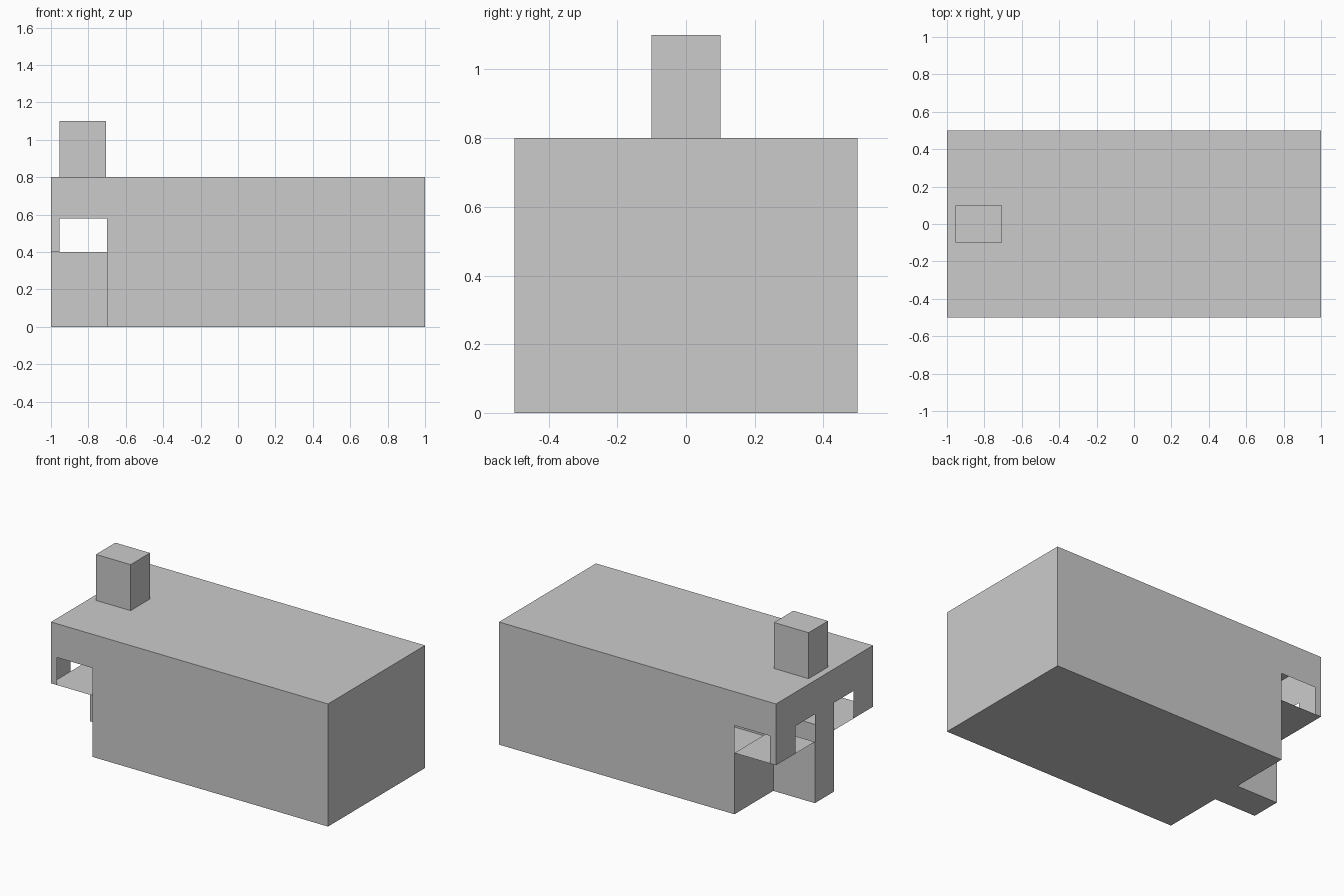
import bpy, bmesh
from itertools import product

if "Cube" in bpy.data.objects:
    bpy.data.objects.remove(bpy.data.objects["Cube"])

# Grid lines of the hollow single-skin body
GRID = (
    (-1.0, -0.955, -0.7, 1.0),
    (-0.5, -0.3, -0.1, 0.1, 0.3, 0.5),
    (0.0, 0.4, 0.58, 0.8),
)
SIZE = [len(g) - 1 for g in GRID]


def filled(cell):
    """Whole box, minus the two lower notches beside the central end pillar."""
    if any(c < 0 or c >= n for c, n in zip(cell, SIZE)):
        return False
    i, j, k = cell
    return not (i < 2 and k == 0 and j != 2)


def is_window(cell, axis):
    """Side windows and the pair of end windows."""
    i, j, k = cell
    side = axis == 1 and i == 1 and k == 1
    end = axis == 0 and i == 0 and k == 1 and j in (1, 3)
    return side or end


def finish(bm, name):
    mesh = bpy.data.meshes.new(name)
    bm.to_mesh(mesh)
    bm.free()
    obj = bpy.data.objects.new(name, mesh)
    bpy.context.collection.objects.link(obj)
    return obj


# Body shell: outer skin of the filled cells, with open windows
bm = bmesh.new()
for cell in product(*(range(n) for n in SIZE)):
    if not filled(cell):
        continue
    for axis, step in product(range(3), (0, 1)):
        neighbour = list(cell)
        neighbour[axis] += 2 * step - 1
        if filled(neighbour) or is_window(cell, axis):
            continue
        u, v = (axis + 1) % 3, (axis + 2) % 3
        corners = [(0, 0), (1, 0), (1, 1), (0, 1)]
        if step == 0:
            corners.reverse()
        verts = []
        for a, b in corners:
            idx = list(cell)
            idx[axis] += step
            idx[u] += a
            idx[v] += b
            verts.append(bm.verts.new([GRID[n][idx[n]] for n in range(3)]))
        bm.faces.new(verts)
bmesh.ops.remove_doubles(bm, verts=bm.verts, dist=1e-4)
finish(bm, "body_shell")

# Chimney block on the roof
bm = bmesh.new()
bmesh.ops.create_cube(bm, size=1.0)
bmesh.ops.scale(bm, vec=(0.25, 0.2, 0.3), verts=bm.verts)
bmesh.ops.translate(bm, vec=(-0.83, 0, 0.95), verts=bm.verts)
finish(bm, "chimney")
